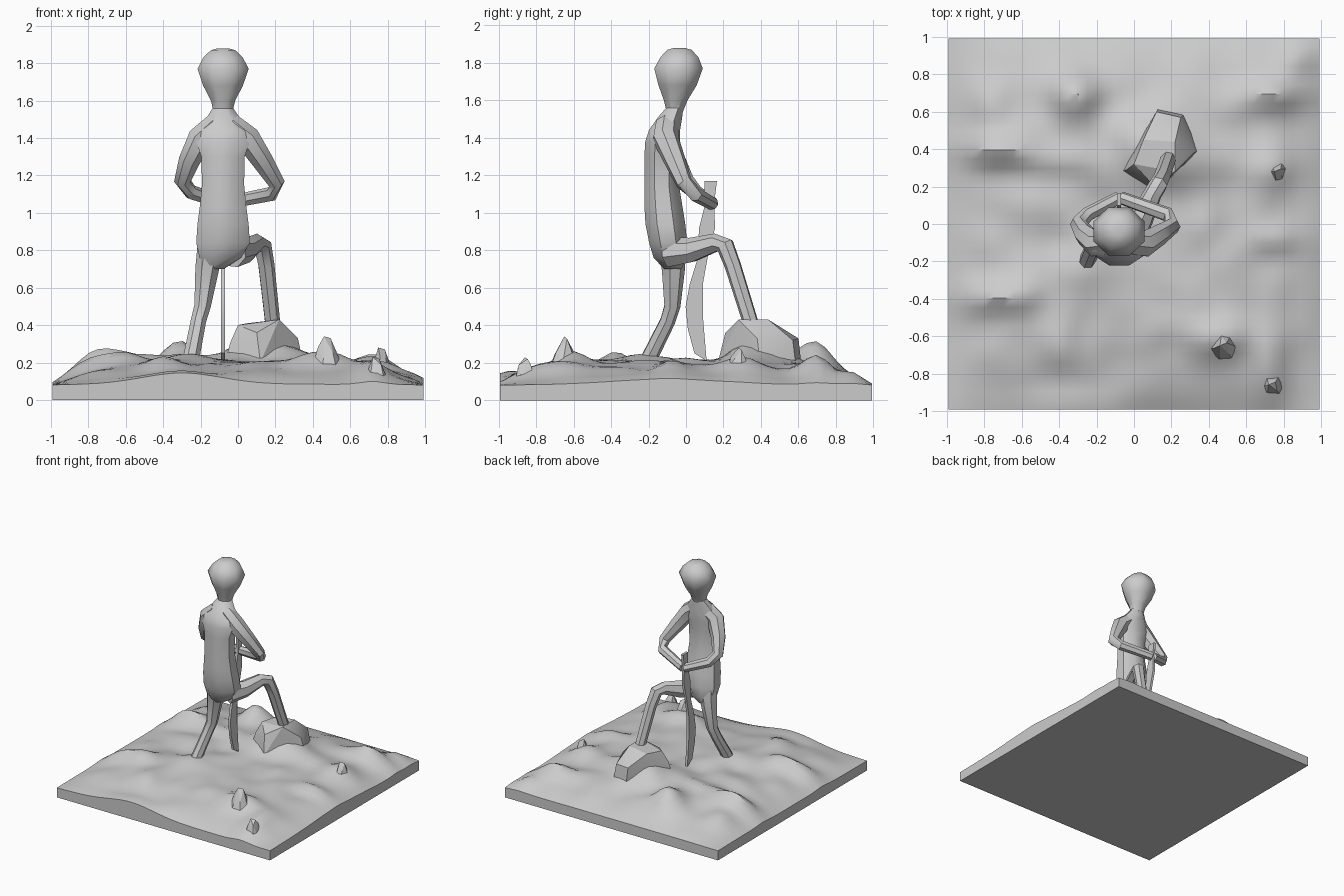
import bpy, bmesh, math, random
from math import sin, cos, pi, exp
from mathutils import Vector, noise

cube = bpy.data.objects.get("Cube")
if cube:
    bpy.data.objects.remove(cube)

stone = bpy.data.materials.new("stone_grey")
stone.use_nodes = True
GREY = (0.6, 0.6, 0.6, 1)
stone.diffuse_color = GREY
stone.node_tree.nodes["Principled BSDF"].inputs["Base Color"].default_value = GREY


def finish(bm, name, angle=35):
    bmesh.ops.recalc_face_normals(bm, faces=bm.faces)
    mesh = bpy.data.meshes.new(name)
    bm.to_mesh(mesh)
    bm.free()
    obj = bpy.data.objects.new(name, mesh)
    bpy.context.collection.objects.link(obj)
    mesh.materials.append(stone)
    bpy.ops.object.select_all(action='DESELECT')
    obj.select_set(True)
    bpy.context.view_layer.objects.active = obj
    bpy.ops.object.shade_smooth_by_angle(angle=math.radians(angle))
    return obj


def loft(bm, rings):
    loops = [[bm.verts.new(p) for p in ring] for ring in rings]
    n = len(loops[0])
    for a, b in zip(loops, loops[1:]):
        for i in range(n):
            j = (i + 1) % n
            bm.faces.new((a[i], a[j], b[j], b[i]))
    bm.faces.new(loops[0])
    bm.faces.new(loops[-1])


def column(name, rows, sides=8):
    """Upright body from rows of (z, x, y, half width, half depth)."""
    bm = bmesh.new()
    loft(bm, [[(x + rx * cos((i + .5) * 2 * pi / sides), y + ry * sin((i + .5) * 2 * pi / sides), z)
               for i in range(sides)] for z, x, y, rx, ry in rows])
    return finish(bm, name, 45)


def limb(name, path, sides=7):
    """Bent tube through (x, y, z, radius), its frame carried along without twist."""
    bm = bmesh.new()
    pts = [Vector(p[:3]) for p in path]
    rings, u = [], Vector((0, 1, 0))
    for k, p in enumerate(pts):
        t = (pts[min(k + 1, len(pts) - 1)] - pts[max(k - 1, 0)]).normalized()
        u = (u - t * u.dot(t)).normalized()
        v = t.cross(u)
        r = path[k][3]
        rings.append([p + r * (cos(i * 2 * pi / sides) * u + sin(i * 2 * pi / sides) * v)
                      for i in range(sides)])
    loft(bm, rings)
    return finish(bm, name, 45)


def rock(name, points):
    bm = bmesh.new()
    for p in points:
        bm.verts.new(p)
    bmesh.ops.convex_hull(bm, input=bm.verts)
    return finish(bm, name, 25)


# Hills: x, y, height, width, depth
HILLS = [(-.73, .40, .11, .17, .09), (-.32, .70, .14, .13, .12), (-.70, -.39, .09, .20, .09),
         (.46, -.60, .08, .16, .10), (.76, .30, .06, .12, .11), (.72, -.72, .07, .09, .22),
         (.74, .70, .09, .17, .09), (-.40, -.64, .05, .12, .14), (.36, -.02, .03, .08, .12),
         (-.24, -.24, .04, .14, .12), (.12, .40, .12, .25, .18), (.76, -.08, .06, .14, .08),
         (-.30, -.99, .06, .30, .10), (-.45, .34, .04, .20, .07), (.86, .88, .05, .10, .08),
         (-.78, .62, .04, .10, .14), (.98, -.1, .03, .08, .4)]


def height(x, y):
    edge = (1 - abs(x) ** 4) * (1 - abs(y) ** 4)
    z = .08 + .125 * edge
    z += sum(h * exp(-((x - a) / w) ** 2 - ((y - b) / d) ** 2) for a, b, h, w, d in HILLS)
    return z + .035 * edge * noise.noise(Vector((x * 5, y * 5, 1)))


# Rough ground with straight sides and a flat underside
bm = bmesh.new()
bmesh.ops.create_grid(bm, x_segments=40, y_segments=40, size=.992)
for v in bm.verts:
    v.co.z = height(v.co.x, v.co.y)
rim = [e for e in bm.edges if e.is_boundary]
for v in bmesh.ops.extrude_edge_only(bm, edges=rim)["geom"]:
    if isinstance(v, bmesh.types.BMVert):
        v.co.z = 0
bmesh.ops.holes_fill(bm, edges=[e for e in bm.edges if e.is_boundary], sides=0)
finish(bm, "ground", 40)

# Large boulder under the raised foot
rock("boulder", [(-.07, .28, .20), (-.04, .29, .31), (0, .32, .40), (.10, .21, .36), (.22, .28, .43),
                 (.22, .44, .43), (.05, .45, .41), (.12, .60, .33), (.25, .57, .32),
                 (.13, .62, .15), (.27, .59, .15), (.32, .38, .33), (.36, .40, .15), (.12, .17, .20)])

# Small jagged rocks: x, y, base z, top z, radius
SPIKES = [(.48, -.65, .16, .34, .09), (.74, -.86, .09, .23, .07), (.77, .28, .12, .28, .07)]
rng = random.Random(4)
for k, (x, y, z0, z1, r) in enumerate(SPIKES):
    pts = [(x - .02, y, z1), (x + .015, y + .015, z1 - .01)]
    for i in range(6):
        a = i * pi / 3 + rng.uniform(-.3, .3)
        pts.append((x + r * cos(a), y + r * sin(a), z0))
        pts.append((x + .6 * r * cos(a), y + .6 * r * sin(a), z0 + (z1 - z0) * rng.uniform(.4, .75)))
    rock("jagged_rock_%d" % (k + 1), pts)

# Torso and head
CX = -.08
column("torso", [(.70, -.13, -.07, .06, .05), (.76, -.095, -.085, .12, .095), (.84, CX, -.095, .155, .11),
                 (.94, CX, -.11, .148, .115), (1.03, CX, -.12, .135, .11), (1.15, CX, -.13, .122, .10),
                 (1.3, CX, -.13, .125, .10), (1.38, CX, -.125, .155, .10), (1.44, CX, -.115, .16, .09),
                 (1.51, CX, -.085, .095, .07), (1.57, CX, -.055, .052, .045)])
column("head", [(1.54, CX, -.06, .055, .047), (1.6, CX, -.055, .07, .068), (1.68, CX, -.045, .115, .11),
                (1.77, CX, -.04, .148, .14), (1.83, CX, -.035, .115, .11), (1.87, CX, -.035, .07, .07),
                (1.88, CX, -.035, .03, .03)])

# Arms meeting at the grip
limb("right_arm", [(-.12, -.10, 1.47, .065), (-.20, -.11, 1.40, .07), (-.26, -.06, 1.28, .058),
                   (-.297, .0, 1.17, .045), (-.25, .05, 1.11, .04), (-.08, .14, 1.05, .035)])
limb("left_arm", [(-.04, -.10, 1.47, .065), (.05, -.11, 1.40, .07), (.13, -.06, 1.28, .058),
                  (.205, -.01, 1.16, .045), (.18, .05, 1.10, .04), (-.07, .14, 1.05, .035)])

# Legs: one standing, one raised onto the boulder
limb("right_leg", [(-.14, -.09, .86, .075), (-.165, -.07, .70, .065), (-.19, -.075, .50, .045),
                   (-.212, -.10, .42, .042), (-.255, -.21, .20, .045)])
limb("left_leg", [(-.03, -.09, .79, .085), (.04, .03, .80, .068), (.10, .16, .84, .05),
                  (.13, .21, .825, .05), (.15, .25, .72, .045), (.185, .35, .40, .042)])

# Sword standing point down, cut from a flat outline
outline = [(.11, .21), (.045, .25), (.01, .38), (-.002, .50), (.02, .62), (.06, .75), (.07, .92),
           (.10, 1.04), (.10, 1.17), (.165, 1.17), (.15, 1.05), (.155, .92), (.115, .76),
           (.09, .62), (.09, .45), (.10, .33)]
bm = bmesh.new()
loft(bm, [[(x, y, z) for y, z in outline] for x in (-.09, -.07)])
finish(bm, "sword", 30)
